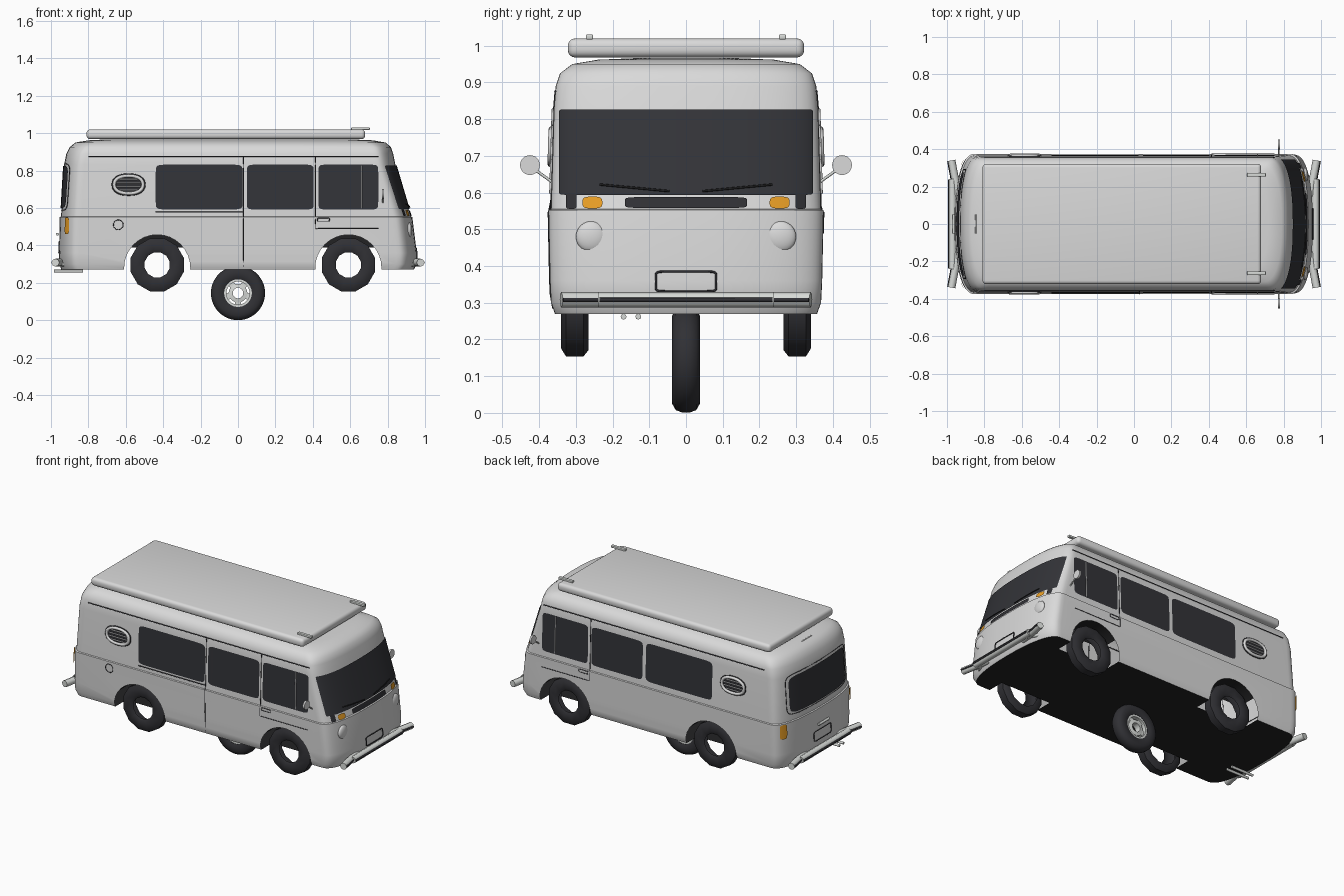
import bpy, bmesh, math
from mathutils import Vector

if "Cube" in bpy.data.objects:
    bpy.data.objects.remove(bpy.data.objects["Cube"])


def material(name, *rgb):
    m = bpy.data.materials.new(name)
    m.use_nodes = True
    m.diffuse_color = (*rgb, 1)
    m.node_tree.nodes["Principled BSDF"].inputs["Base Color"].default_value = (*rgb, 1)
    return m


PAINT = material("light grey paint", .70, .70, .70)
GLASS = material("dark glass", .033, .034, .040)
RUBBER = material("black rubber", .03, .03, .035)
UNDER = material("underside black", .016, .016, .017)
UNDER.use_backface_culling = True
CHROME = material("pale metal", .68, .70, .68)
AMBER = material("amber lamp", .85, .36, .02)

# Shell levels: height, rear x, front x, half width
LEVELS = [(.27, -.945, .94, .357), (.30, -.955, .955, .368), (.36, -.957, .956, .371),
          (.552, -.953, .932, .375), (.555, -.946, .924, .368), (.83, -.93, .842, .36),
          (.89, -.918, .83, .355), (.925, -.90, .818, .343), (.95, -.87, .79, .31),
          (.962, -.80, .72, .24), (.967, -.70, .60, .12)]
CORNER, BOW = .09, .02


def level_at(z):
    for a, b in zip(LEVELS, LEVELS[1:]):
        if z <= b[0]:
            t = (z - a[0]) / (b[0] - a[0])
            return [p + (q - p) * t for p, q in zip(a, b)][1:]
    return LEVELS[-1][1:]


def drop(y, w):
    s = min(abs(y) / w, 1)
    return CORNER * (1 - (1 - s ** 3) ** (1 / 3)) + BOW * s * s


# Surface maps: (along, height) -> point lying just off the shell
def side(s, off=.003):
    return lambda u, z: (u, s * (level_at(z)[2] + off), z)


def front(off=.005):
    return lambda u, z: (level_at(z)[1] - drop(u, level_at(z)[2]) + off, u, z)


def rear(off=.005):
    return lambda u, z: (level_at(z)[0] + drop(u, level_at(z)[2]) - off, u, z)


def finish(ob, mat=None, angle=40):
    if mat:
        ob.data.materials.clear()
        ob.data.materials.append(mat)
    bpy.ops.object.select_all(action='DESELECT')
    ob.select_set(True)
    bpy.context.view_layer.objects.active = ob
    bpy.ops.object.shade_smooth_by_angle(angle=math.radians(angle))
    return ob


def from_bmesh(name, bm):
    me = bpy.data.meshes.new(name)
    bm.to_mesh(me)
    bm.free()
    ob = bpy.data.objects.new(name, me)
    bpy.context.collection.objects.link(ob)
    return ob


def patch(name, place, u0, u1, z0, z1, mat, power=10, n=40):
    """Thin rounded plate that follows the shell."""
    bm = bmesh.new()
    cu, hu, cz, hz = (u0 + u1) / 2, (u1 - u0) / 2, (z0 + z1) / 2, (z1 - z0) / 2
    cols = []
    for i in range(n + 1):
        c = -math.cos(math.pi * i / n) * .9999
        h = hz * (1 - abs(c) ** power) ** (1 / power)
        cols.append([bm.verts.new(place(cu + hu * c, cz + d * h)) for d in (-1, 1)])
    for a, b in zip(cols, cols[1:]):
        f = bm.faces.new((a[0], b[0], b[1], a[1]))
        f.normal_update()
        c = f.calc_center_median()
        if f.normal.dot(Vector((c.x, c.y, 0))) < 0:
            f.normal_flip()
    return finish(from_bmesh(name, bm), mat)


def tube(name, pts, r, mat, closed=False):
    cu = bpy.data.curves.new(name, 'CURVE')
    cu.dimensions = '3D'
    cu.bevel_depth, cu.bevel_resolution, cu.use_fill_caps = r, 2, True
    sp = cu.splines.new('POLY')
    sp.points.add(len(pts) - 1)
    for p, q in zip(sp.points, pts):
        p.co = (*q, 1)
    sp.use_cyclic_u = closed
    ob = bpy.data.objects.new(name, cu)
    bpy.context.collection.objects.link(ob)
    bpy.ops.object.select_all(action='DESELECT')
    ob.select_set(True)
    bpy.context.view_layer.objects.active = ob
    bpy.ops.object.convert(target='MESH')
    return finish(bpy.context.object, mat, 60)


def seam(name, place, pts, r=.002, mat=RUBBER, closed=False, n=16):
    ends = list(zip(pts, pts[1:] + pts[:1] if closed else pts[1:]))
    path = [place(a[0] + (b[0] - a[0]) * i / n, a[1] + (b[1] - a[1]) * i / n)
            for a, b in ends for i in range(n)]
    if not closed:
        path.append(place(*pts[-1]))
    return tube(name, path, r, mat, closed)


def oval(cu, cz, ru, rz, power=2, n=32):
    out = []
    for i in range(n):
        c, s = math.cos(2 * math.pi * i / n), math.sin(2 * math.pi * i / n)
        out.append((cu + ru * math.copysign(abs(c) ** (2 / power), c),
                    cz + rz * math.copysign(abs(s) ** (2 / power), s)))
    return out


def box(name, centre, size, mat, bevel=0):
    bm = bmesh.new()
    bmesh.ops.create_cube(bm, size=1)
    bmesh.ops.scale(bm, vec=size, verts=bm.verts)
    if bevel:
        bmesh.ops.bevel(bm, geom=bm.edges[:], offset=bevel, segments=4, profile=.5, affect='EDGES')
    bmesh.ops.translate(bm, vec=centre, verts=bm.verts)
    return finish(from_bmesh(name, bm), mat)


def ring(name, centre, profile, n, mat, closed=True):
    """(radius, y) profile turned about the y axis."""
    bm = bmesh.new()
    loops = [[bm.verts.new((r * math.cos(a), y, r * math.sin(a))) for r, y in profile]
             for a in (2 * math.pi * (i + .5) / n for i in range(n))]
    m = len(profile)
    for i in range(n):
        a, b = loops[i], loops[(i + 1) % n]
        for j in range(m if closed else m - 1):
            bm.faces.new((a[j], b[j], b[(j + 1) % m], a[(j + 1) % m]))
    bmesh.ops.recalc_face_normals(bm, faces=bm.faces)
    ob = from_bmesh(name, bm)
    ob.location = centre
    return finish(ob, mat)


# Hollow body shell with a flat black floor
bm = bmesh.new()
ts = [math.pi * (i / 32 - .5) for i in range(33)]


def loop(z, xr, xf, w):
    ys = [w * math.copysign(abs(math.sin(t)) ** (2 / 3), t) for t in ts]
    return [bm.verts.new((xf - drop(y, w), y, z)) for y in ys] + \
           [bm.verts.new((xr + drop(y, w), y, z)) for y in reversed(ys)]


loops = [loop(*lv) for lv in LEVELS]
for a, b in zip(loops, loops[1:]):
    for i in range(len(a)):
        j = (i + 1) % len(a)
        bm.faces.new((a[i], a[j], b[j], b[i]))
bm.faces.new(loops[0][::-1]).material_index = 1
bm.faces.new(loops[-1])
bmesh.ops.recalc_face_normals(bm, faces=bm.faces)
body = from_bmesh("body", bm)
body.data.materials.append(PAINT)
body.data.materials.append(UNDER)

# Wheel arches and open-backed wheels
for end, x in (("rear", -.432), ("front", .59)):
    for s, hand in ((1, "left"), (-1, "right")):
        bpy.ops.mesh.primitive_cylinder_add(vertices=32, radius=.177, depth=.25,
                                            location=(x, s * .375, .28), rotation=(math.pi / 2, 0, 0))
        cutter = bpy.context.object
        for m in (PAINT, UNDER):
            cutter.data.materials.append(m)
        for p in cutter.data.polygons:
            p.material_index = 1
        mod = body.modifiers.new("arch", 'BOOLEAN')
        mod.operation, mod.solver, mod.object = 'DIFFERENCE', 'EXACT', cutter
        bpy.context.view_layer.objects.active = body
        bpy.ops.object.modifier_apply(modifier=mod.name)
        bpy.data.objects.remove(cutter)
        ring(f"{end}_{hand}_tyre", (x, s * .303, .296),
             [(r, s * y) for r, y in ((.069, .028), (.085, .037), (.125, .037), (.147, .024),
                                      (.147, -.024), (.13, -.037), (.10, -.037))], 12, RUBBER, False)

# Keep only the upper part of each arch liner
bm = bmesh.new()
bm.from_mesh(body.data)
liner = [f for f in bm.faces if f.material_index == 1 and f.calc_center_median().z > .275]
geom = set(liner) | {e for f in liner for e in f.edges} | {v for f in liner for v in f.verts}
bmesh.ops.bisect_plane(bm, geom=list(geom), plane_co=(0, 0, .39), plane_no=(0, 0, 1))
low = [f for f in bm.faces if f.material_index == 1 and .272 < f.calc_center_median().z < .39]
bmesh.ops.delete(bm, geom=low, context='FACES')
bm.to_mesh(body.data)
bm.free()
finish(body, angle=35)

# Spare wheel under the floor
ring("spare_tyre", (0, 0, .145),
     [(.074, -.03), (.09, -.038), (.12, -.038), (.138, -.028), (.145, -.01),
      (.145, .01), (.138, .028), (.12, .038), (.09, .038), (.074, .03)], 32, RUBBER)
ring("spare_rim", (0, 0, .145), [(.062, -.028), (.076, -.028), (.076, .028), (.062, .028)], 32, CHROME)
ring("spare_hub", (0, 0, .145), [(.028, -.02), (.05, -.016), (.05, .016), (.028, .02)], 24, CHROME)
for i in range(5):
    spoke = box("spare_spoke", (.056, 0, 0), (.024, .026, .034), CHROME)
    spoke.location, spoke.rotation_euler = (0, 0, .145), (0, 2 * math.pi * i / 5 + math.pi / 2, 0)

# Roof carrier and its clamps
box("roof_carrier", (-.065, 0, .994), (1.49, .644, .052), PAINT, .02)
for s in (1, -1):
    box("carrier_clamp", (.655, s * .263, 1.024), (.10, .02, .014), CHROME, .004)

# Side windows, seams, vents, mirrors
for s, hand in ((1, "left"), (-1, "right")):
    on, flush = side(s), side(s, 0)
    for i, (a, b) in enumerate(((-.44, .025), (.047, .405), (.43, .75))):
        patch(f"{hand}_window_{i + 1}", on, a, b, .592, .832, GLASS, 14)
    seam("quarter_window_bar", on, [(.66, .597), (.66, .828)], .003, PAINT)
    seam("drip_rail", flush, [(-.80, .876), (.75, .876)], .003)
    seam("cab_door_seam", flush, [(.415, .876), (.415, .49), (.75, .49)])
    seam("door_handle", flush, oval(.457, .538, .032, .009, 6), .002, RUBBER, True, 1)
    patch("vent_opening", side(s, .004), -.653, -.517, .682, .768, RUBBER, 2.3)
    seam("vent_frame", side(s, .004), oval(-.585, .725, .077, .047, 2.3), .009, PAINT, True, 1)
    seam("vent_outline", flush, oval(-.585, .725, .088, .057, 2.3), .003, RUBBER, True, 1)
    for k in (-1.5, -.5, .5, 1.5):
        h = .066 - .008 * k * k
        seam("vent_slat", on, [(-.585 - h, .725 + k * .019), (-.585 + h, .725 + k * .019)], .0035, PAINT)
    bpy.ops.mesh.primitive_cylinder_add(vertices=24, radius=.027, depth=.012,
                                        location=(.775, s * .425, .675), rotation=(0, math.pi / 2, 0))
    bpy.context.object.name = f"{hand}_mirror"
    finish(bpy.context.object, PAINT)
    tube("mirror_arm", [(.775, s * .355, .622), (.775, s * .415, .665)], .004, CHROME)

# Sliding door and fuel cap on the right side only
right = side(-1, 0)
seam("sliding_door_seam", right, [(.03, .876), (.03, .285)])
seam("door_track", right, [(-.44, .578), (.03, .578)], .003)
seam("fuel_cap", right, oval(-.64, .51, .026, .026), .002, RUBBER, True, 1)

# Front face
patch("windscreen", front(.006), -.346, .346, .594, .827, GLASS, 60, 60)
patch("front_grille", front(), -.166, .166, .558, .588, RUBBER, 8)
seam("front_plate_frame", front(.002), oval(0, .358, .082, .027, 10, 40), .003, RUBBER, True, 1)
for s in (1, -1):
    a, b = sorted((s * .228, s * .282))
    patch("front_indicator", front(.009), a, b, .557, .589, AMBER, 3.5)
    a, b = sorted((s * .298, s * .327))
    patch("corner_vent", front(.007), a, b, .556, .598, RUBBER, 6)
    seam("wiper", front(.01), [(s * .045, .604), (s * .235, .622)], .003, UNDER)
    bpy.ops.mesh.primitive_uv_sphere_add(segments=24, ring_count=12, radius=.042,
                                         location=front(-.006)(s * .258, .48))
    lamp = bpy.context.object
    lamp.name, lamp.scale.x = "headlamp", .4
    finish(lamp, PAINT)

# Rear face
patch("rear_window", rear(), -.275, .275, .60, .825, GLASS, 9)
seam("rear_window_seal", rear(.001), oval(0, .712, .292, .124, 9, 64), .002, RUBBER, True, 1)
seam("rear_plate_frame", rear(.002), oval(0, .39, .085, .03, 10, 40), .0025, RUBBER, True, 1)
seam("rear_handle", rear(.01), [(-.05, .46), (.05, .46)], .008, CHROME)
for s in (1, -1):
    a, b = sorted((s * .31, s * .352))
    patch("tail_lamp", rear(.008), a, b, .46, .55, AMBER, 5)
seam("roof_vent", lambda u, z: (-.845, u, z), [(-.05, .953), (.05, .953)], .004, PAINT)

# Bumpers: a centre bar and flared end bars, each with a dark strip
for e, end in ((1, "front"), (-1, "rear")):
    tube(f"{end}_bumper_centre", [(e * .97, -.24, .308), (e * .97, .24, .308)], .021, CHROME)
    tube(f"{end}_bumper_strip", [(e * .989, -.235, .308), (e * .989, .235, .308)], .006, RUBBER)
    for s in (1, -1):
        tube(f"{end}_bumper_end", [(e * .94, s * .15, .308), (e * .976, s * .34, .308)], .021, CHROME)
        tube(f"{end}_bumper_end_strip", [(e * .975, s * .24, .308), (e * .993, s * .335, .308)],
             .006, RUBBER)
        tube(f"{end}_bumper_stay", [(e * .89, s * .30, .30), (e * .965, s * .20, .30)], .012, CHROME)

# Twin exhaust pipes
for y in (-.13, -.17):
    tube("exhaust_pipe", [(-.83, y, .262), (-.985, y, .262)], .008, CHROME)
